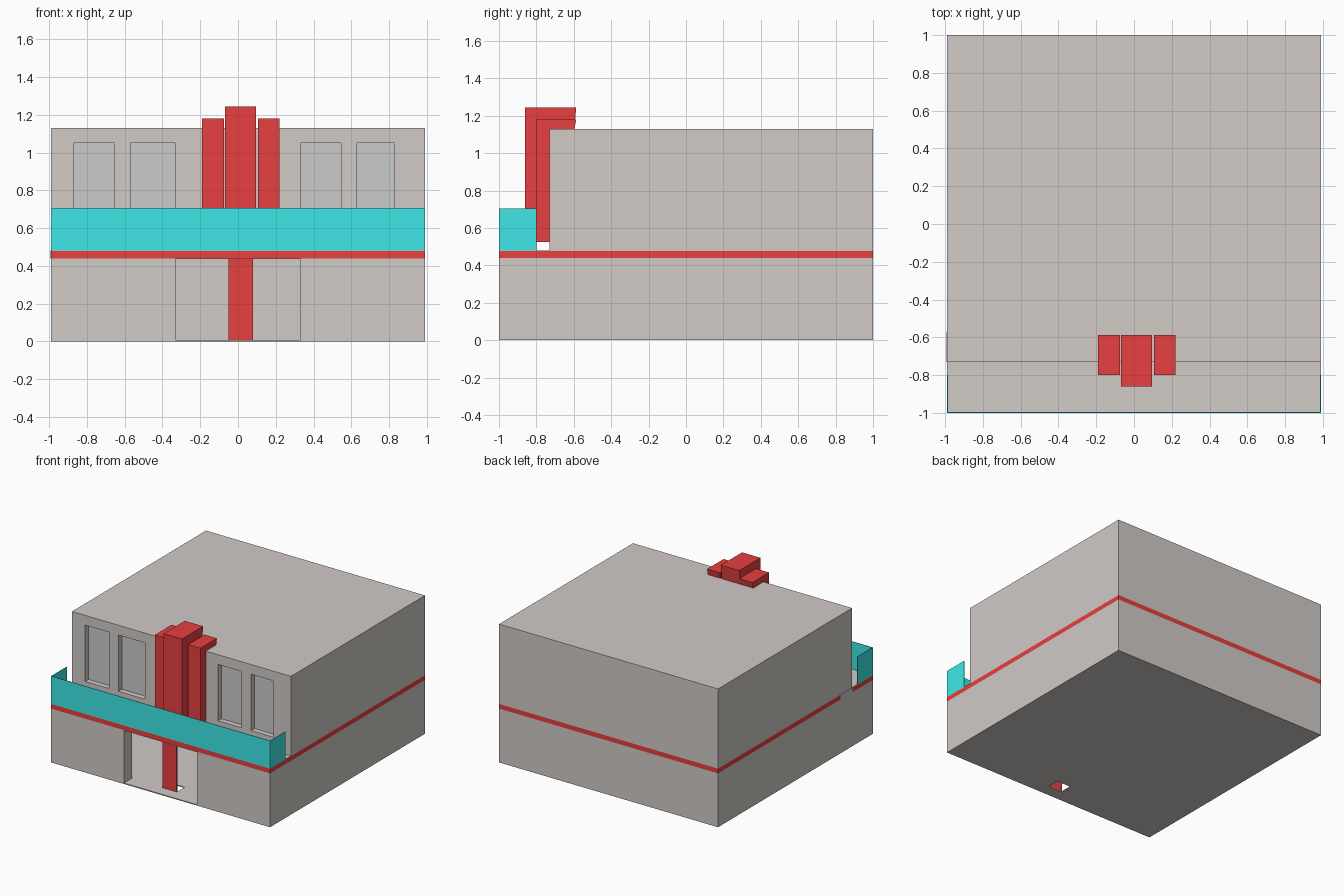
import bpy, bmesh

if "Cube" in bpy.data.objects:
    bpy.data.objects.remove(bpy.data.objects["Cube"])


def material(name, rgb):
    m = bpy.data.materials.new(name)
    m.diffuse_color = (*rgb, 1)
    m.use_nodes = True
    m.node_tree.nodes["Principled BSDF"].inputs["Base Color"].default_value = m.diffuse_color
    return m


STONE = material("stone", (0.635, 0.595, 0.565))
RED = material("red_paint", (0.8, 0.05, 0.05))
TEAL = material("teal_paint", (0.05, 0.8, 0.8))
GLASS = material("pale_glass", (0.69, 0.69, 0.69))


def finish(name, bm, mat):
    bmesh.ops.recalc_face_normals(bm, faces=bm.faces)
    me = bpy.data.meshes.new(name)
    bm.to_mesh(me)
    bm.free()
    if mat:
        me.materials.append(mat)
    ob = bpy.data.objects.new(name, me)
    bpy.context.collection.objects.link(ob)
    return ob


def box(name, x, y, z, mat=None):
    """Box from (min, max) ranges on each axis."""
    bm = bmesh.new()
    bmesh.ops.create_cube(bm, size=1)
    for v in bm.verts:
        v.co = [r[0] if c < 0 else r[1] for c, r in zip(v.co, (x, y, z))]
    return finish(name, bm, mat)


def extrude(name, pts, to_3d, shift, mat):
    """Sweep a closed outline into a prism."""
    bm = bmesh.new()
    face = bm.faces.new([bm.verts.new(to_3d(p)) for p in pts])
    new = bmesh.ops.extrude_face_region(bm, geom=[face])["geom"]
    bmesh.ops.translate(bm, vec=shift,
                        verts=[g for g in new if isinstance(g, bmesh.types.BMVert)])
    return finish(name, bm, mat)


def cut(target, x, y, z):
    cutter = box("cutter", x, y, z)
    cutter.hide_render = True
    mod = target.modifiers.new("opening", "BOOLEAN")
    mod.operation, mod.solver, mod.object = "DIFFERENCE", "EXACT", cutter
    bpy.context.view_layer.objects.active = target
    bpy.ops.object.modifier_apply(modifier=mod.name)
    bpy.data.objects.remove(cutter)


W = 0.99
WALL_Y = -0.73
DOOR_X = (-0.33, 0.33)
POST_X = (-0.05, 0.08)

# Hollow ground floor with a wide entrance and a floor opening behind the post
ground = box("ground_floor", (-W, W), (-1, 1), (0, 0.44), STONE)
cut(ground, (-W + 0.02, W - 0.02), (-0.9, 0.98), (0.008, 0.436))
cut(ground, DOOR_X, (-1.1, -0.85), (0.008, 0.436))
cut(ground, POST_X, (-0.898, -0.8), (-0.1, 0.1))
box("entrance_post", POST_X, (-0.905, -0.898), (0, 0.437), RED)

# Red belt between storeys, with the plain stretch on the left wall
box("belt_band", (-W, W), (-1, 1), (0.44, 0.478), RED)
box("belt_gap", (-W - 0.002, -W + 0.01), (WALL_Y, -0.57), (0.44, 0.48), STONE)
box("balcony_deck", (-W, W), (-1, WALL_Y), (0.478, 0.48), STONE)

# Upper storey with recessed windows
upper = box("upper_floor", (-W, W), (WALL_Y, 1), (0.478, 1.13), STONE)
WINDOWS = [(-0.87, -0.655), (-0.57, -0.33), (0.33, 0.545), (0.63, 0.83)]
for i, wx in enumerate(WINDOWS, 1):
    cut(upper, wx, (-0.9, WALL_Y + 0.05), (0.59, 1.05))
    box(f"window_pane_{i}", wx, (WALL_Y + 0.045, WALL_Y + 0.055), (0.59, 1.05), GLASS)

# Thin balcony parapet with short side returns
t = 0.004
outline = [(-W, -0.8), (-W, -1), (W, -1), (W, -0.8),
           (W - t, -0.8), (W - t, -1 + t), (-W + t, -1 + t), (-W + t, -0.8)]
extrude("balcony_parapet", outline, lambda p: (p[0], p[1], 0.48), (0, 0, 0.225), TEAL)

# Three red pillars that hook over the roof edge: x range, front y, top z
PILLARS = [("left", -0.19, -0.073, -0.80, 1.18),
           ("centre", -0.07, 0.095, -0.86, 1.245),
           ("right", 0.107, 0.22, -0.80, 1.18)]
for side, x0, x1, front, top in PILLARS:
    profile = [(front, 0.525), (WALL_Y, 0.525), (WALL_Y, 1.13),
               (-0.597, 1.13), (-0.587, top), (front, top)]
    extrude(f"{side}_facade_pillar", profile,
            lambda p: (x0, p[0], p[1]), (x1 - x0, 0, 0), RED)
